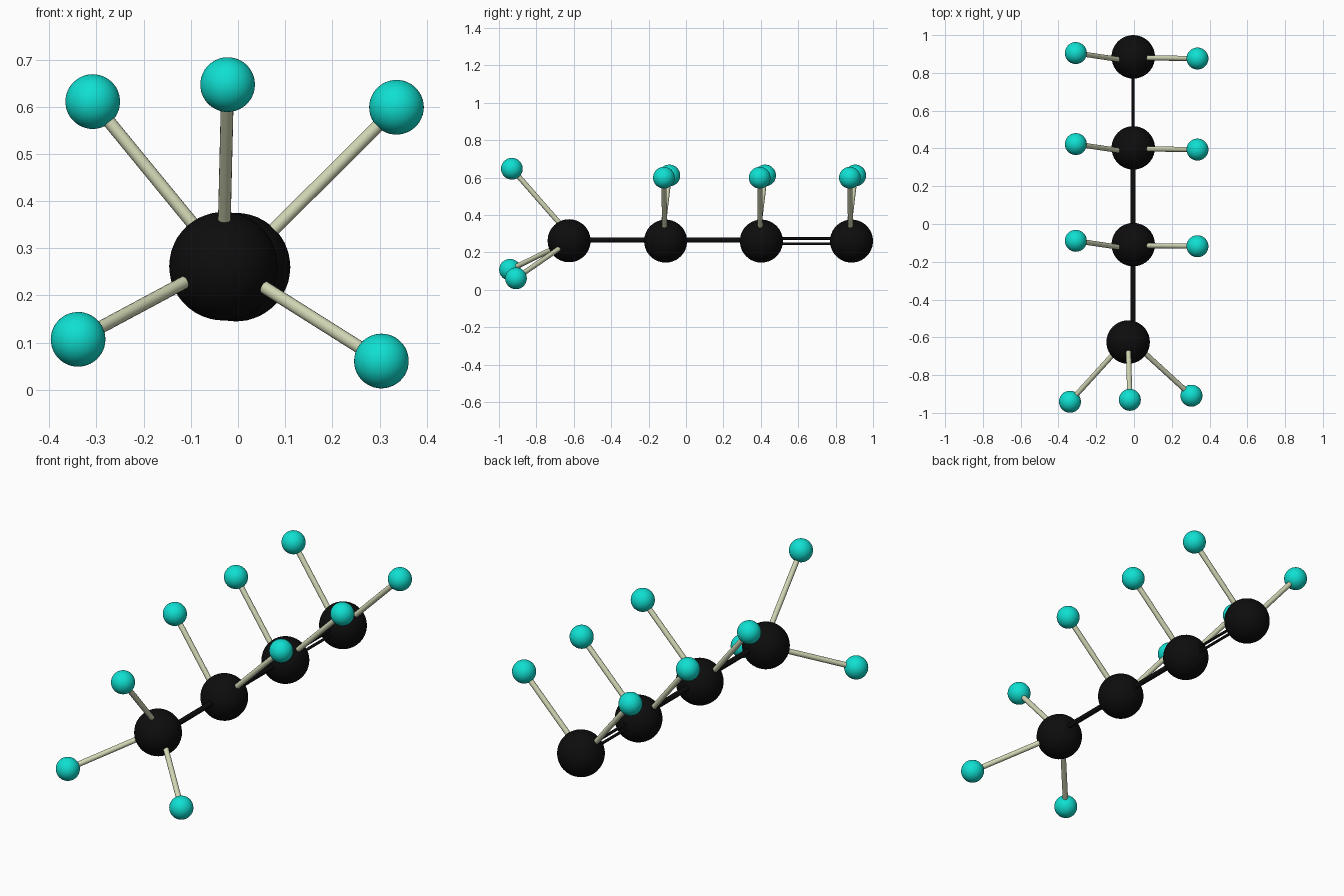
import bpy, bmesh
from mathutils import Vector, Matrix

if "Cube" in bpy.data.objects:
    bpy.data.objects.remove(bpy.data.objects["Cube"])


def material(name, rgb):
    m = bpy.data.materials.new(name)
    m.diffuse_color = (*rgb, 1)
    m.use_nodes = True
    m.node_tree.nodes["Principled BSDF"].inputs["Base Color"].default_value = m.diffuse_color
    return m


BLACK = material("black", (0.004, 0.004, 0.004))
CYAN = material("turquoise", (0.005, 0.74, 0.64))
BEIGE = material("pale beige", (0.64, 0.68, 0.46))


def finish(name, bm, mat):
    mesh = bpy.data.meshes.new(name)
    bm.to_mesh(mesh)
    bm.free()
    mesh.materials.append(mat)
    obj = bpy.data.objects.new(name, mesh)
    bpy.context.collection.objects.link(obj)
    bpy.context.view_layer.objects.active = obj
    bpy.ops.object.select_all(action='DESELECT')
    obj.select_set(True)
    bpy.ops.object.shade_smooth_by_angle()
    return obj


def ball(name, centre, radius, mat):
    bm = bmesh.new()
    bmesh.ops.create_icosphere(bm, subdivisions=4, radius=radius,
                               matrix=Matrix.Translation(centre))
    finish(name, bm, mat)


def rod(name, a, b, radius, mat):
    a, b = Vector(a), Vector(b)
    d = b - a
    bm = bmesh.new()
    turn = Vector((0, 0, 1)).rotation_difference(d).to_matrix().to_4x4()
    bmesh.ops.create_cone(bm, cap_ends=True, segments=16, radius1=radius,
                          radius2=radius, depth=d.length,
                          matrix=Matrix.Translation((a + b) / 2) @ turn)
    finish(name, bm, mat)


BIG, SMALL, STICK = 0.115, 0.058, 0.0135

# Large black atoms in a row
end = Vector((-0.031, -0.625, 0.262))
chain = [Vector((-0.004, y, 0.26)) for y in (-0.109, 0.403, 0.885)]
for i, c in enumerate([end] + chain):
    ball(f"large_atom_{i + 1}", c, BIG, BLACK)

# Two small atoms rising from each chain atom
for i, c in enumerate(chain):
    left = Vector((-0.308, c.y + 0.02, 0.611))
    right = Vector((0.336, c.y - 0.009, 0.599))
    for side, p, inner in (("left", left, c + Vector((0, -0.025, -0.02))),
                           ("right", right, c + Vector((0, -0.005, 0)))):
        ball(f"small_atom_{side}_{i + 1}", p, SMALL, CYAN)
        rod(f"stick_{side}_{i + 1}", inner, p, STICK, BEIGE)

# Three small atoms fanned round the front end atom
for i, p in enumerate([(-0.339, -0.941, 0.107), (-0.022, -0.931, 0.647),
                       (0.304, -0.909, 0.061)]):
    ball(f"end_small_atom_{i + 1}", p, SMALL, CYAN)
    rod(f"end_stick_{i + 1}", (-0.031, -0.603, 0.272), p, STICK, BEIGE)

# Single bonds along the row, then the thin double bond at the back
x = -0.005
rod("single_bond_1", (x, end.y, 0.267), (x, chain[0].y, 0.267), 0.0135, BLACK)
rod("single_bond_2", (x, chain[0].y, 0.267), (x, chain[1].y, 0.267), 0.0135, BLACK)
for i, z in enumerate((0.246, 0.274)):
    rod(f"double_bond_{i + 1}", (x, chain[1].y, z), (x, chain[2].y, z), 0.007, BLACK)
